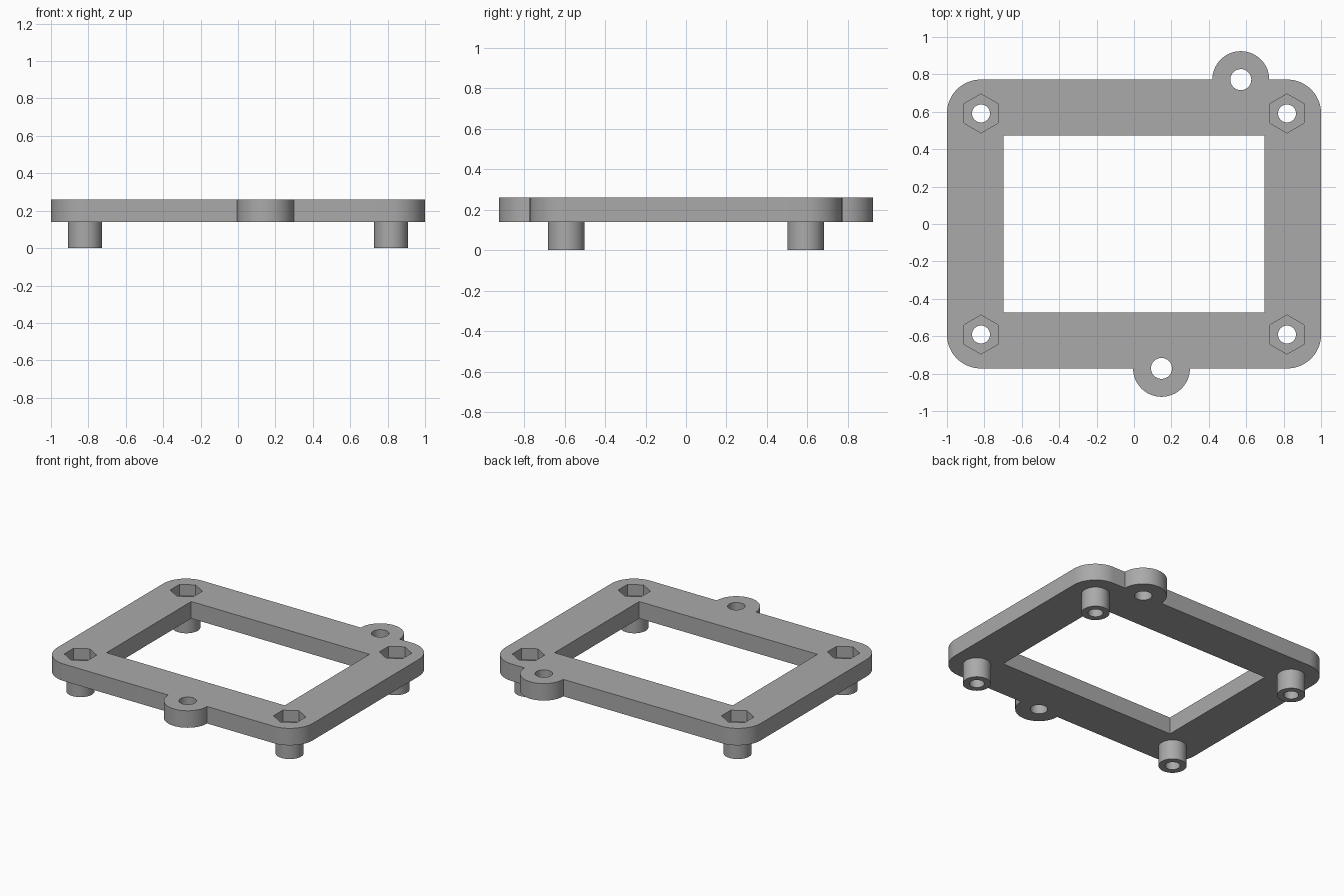
import bpy
import bmesh
from math import cos, sin, pi

if "Cube" in bpy.data.objects:
    bpy.data.objects.remove(bpy.data.objects["Cube"], do_unlink=True)

TOP, UNDER = 0.26, 0.14            # frame plate top and underside
HALF_X, HALF_Y = 1.0, 0.772        # frame half sizes
CORNER = 0.18
POST_X, POST_Y = 0.818, 0.591
EARS = [(0.147, -HALF_Y), (0.571, HALF_Y)]
POSTS = [(sx * POST_X, sy * POST_Y) for sx in (-1, 1) for sy in (-1, 1)]

grey = bpy.data.materials.new("plain_grey")
grey.use_nodes = True
colour = (0.4, 0.4, 0.4, 1)
grey.diffuse_color = colour
grey.node_tree.nodes["Principled BSDF"].inputs["Base Color"].default_value = colour


def arc(cx, cy, r, start, end, steps):
    """Points along an arc, both ends included."""
    angles = [start + (end - start) * i / steps for i in range(steps + 1)]
    return [(cx + r * cos(a), cy + r * sin(a)) for a in angles]


def disc(cx, cy, r, sides=64, turn=0.0):
    return arc(cx, cy, r, turn, turn + 2 * pi, sides)[:-1]


def rounded_rect(hx, hy, r):
    pts = []
    for i, (sx, sy) in enumerate([(1, 1), (-1, 1), (-1, -1), (1, -1)]):
        pts += arc(sx * (hx - r), sy * (hy - r), r, i * pi / 2, (i + 1) * pi / 2, 16)
    return pts


def prism(name, outline, z0, z1):
    """Extrude a flat outline from z0 up to z1."""
    bm = bmesh.new()
    base = bm.faces.new([bm.verts.new((x, y, z0)) for x, y in outline])
    up = bmesh.ops.extrude_face_region(bm, geom=[base])["geom"]
    moved = [v for v in up if isinstance(v, bmesh.types.BMVert)]
    bmesh.ops.translate(bm, verts=moved, vec=(0, 0, z1 - z0))
    bmesh.ops.recalc_face_normals(bm, faces=bm.faces)
    mesh = bpy.data.meshes.new(name)
    bm.to_mesh(mesh)
    bm.free()
    mesh.materials.append(grey)
    obj = bpy.data.objects.new(name, mesh)
    bpy.context.collection.objects.link(obj)
    return obj


def combine(target, tool, operation):
    """Apply a boolean and discard the tool object."""
    mod = target.modifiers.new(operation.lower(), "BOOLEAN")
    mod.operation, mod.solver, mod.object = operation, "EXACT", tool
    bpy.context.view_layer.objects.active = target
    bpy.ops.object.modifier_apply(modifier=mod.name)
    bpy.data.objects.remove(tool, do_unlink=True)


# Rounded frame plate
frame = prism("mounting_frame", rounded_rect(HALF_X, HALF_Y, CORNER), UNDER, TOP)

# Screw ears on the front and back edges, standoff posts below the corners
for x, y in EARS:
    combine(frame, prism("ear", disc(x, y, 0.152), UNDER, TOP), "UNION")
for x, y in POSTS:
    combine(frame, prism("standoff", disc(x, y, 0.09), 0, UNDER + 0.02), "UNION")

# Central window
window = [(-0.697, -0.473), (0.697, -0.473), (0.697, 0.473), (-0.697, 0.473)]
combine(frame, prism("window_cutter", window, -0.1, 0.5), "DIFFERENCE")

# Ear holes, then post holes with hexagonal nut pockets
for x, y in EARS:
    combine(frame, prism("ear_hole", disc(x, y, 0.056), -0.1, 0.5), "DIFFERENCE")
for x, y in POSTS:
    combine(frame, prism("post_hole", disc(x, y, 0.048), -0.1, 0.5), "DIFFERENCE")
    pocket = prism("nut_pocket", disc(x, y, 0.104, 6, pi / 2), TOP - 0.08, 0.5)
    combine(frame, pocket, "DIFFERENCE")

# Smooth round walls, sharp edges
bpy.ops.object.select_all(action="DESELECT")
frame.select_set(True)
bpy.context.view_layer.objects.active = frame
bpy.ops.object.shade_smooth_by_angle(angle=pi / 6)
